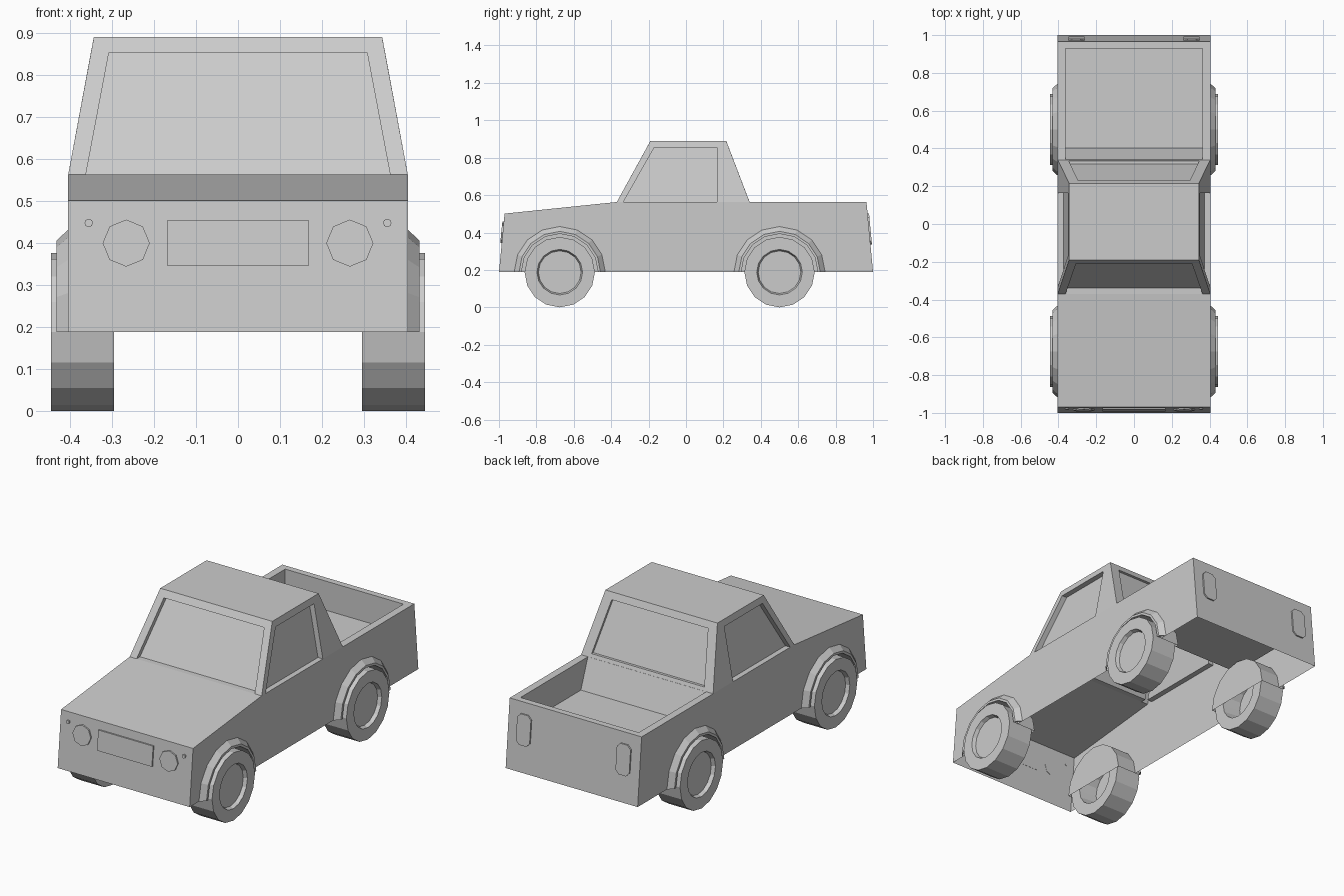
import bpy, bmesh
from math import cos, sin, pi

cube = bpy.data.objects.get("Cube")
if cube:
    bpy.data.objects.remove(cube, do_unlink=True)

grey = bpy.data.materials.new("plain_grey")
grey.use_nodes = True
COLOUR = (0.6, 0.6, 0.6, 1)
grey.diffuse_color = COLOUR
grey.node_tree.nodes["Principled BSDF"].inputs["Base Color"].default_value = COLOUR

HALF, SILL, NOSE, BELT, ROOF = 0.404, 0.188, 0.501, 0.563, 0.89
ROOF_HALF = 0.343
AXLES = {"front": -0.675, "rear": 0.5}
WELL_R, SEGS = 0.205, 16


def make(name, faces):
    """Build an object from polygons given as point lists, welding shared points."""
    bm = bmesh.new()
    for pts in faces:
        bm.faces.new([bm.verts.new(p) for p in pts])
    bmesh.ops.remove_doubles(bm, verts=bm.verts, dist=0.0005)
    bmesh.ops.recalc_face_normals(bm, faces=bm.faces)
    mesh = bpy.data.meshes.new(name)
    bm.to_mesh(mesh)
    bm.free()
    mesh.materials.append(grey)
    obj = bpy.data.objects.new(name, mesh)
    bpy.context.collection.objects.link(obj)
    return obj


def bridge(a, b, closed=True):
    n = len(a)
    return [[a[i], a[(i + 1) % n], b[(i + 1) % n], b[i]]
            for i in range(n if closed else n - 1)]


def shift(loop, dx, dy, dz=0):
    return [(x + dx, y + dy, z + dz) for x, y, z in loop]


def window(outer, inner, dx, dy, flush=True):
    """Frame, reveal and recessed pane; a flush window has no frame below it."""
    pane = shift(inner, dx, dy)
    return bridge(outer, inner)[flush:] + bridge(inner, pane) + [pane]


def arc(x, cy, r, count):
    """Points round an axle, from the front over the top."""
    return [(x, cy - r * cos(2 * pi * i / SEGS), SILL + r * sin(2 * pi * i / SEGS))
            for i in range(count)]


def trapezoid(lo, hi, y_lo, y_hi, z_lo, z_hi):
    return [(-lo, y_lo, z_lo), (lo, y_lo, z_lo), (hi, y_hi, z_hi), (-hi, y_hi, z_hi)]


# Lower body: nose, bonnet, tail and sides with wheel openings
nose = trapezoid(HALF, HALF, -1, -0.97, SILL, NOSE)
bonnet = trapezoid(HALF, HALF, -0.97, -0.37, NOSE, BELT)
tail = trapezoid(HALF, HALF, 1, 0.965, SILL, BELT)
faces = [nose, bonnet, tail]
for s in (-1, 1):
    x = s * HALF
    side = [(x, -1, SILL)]
    for cy in AXLES.values():
        side += arc(x, cy, WELL_R, SEGS // 2 + 1)
    side += [(x, 1, SILL), (x, 0.965, BELT), (x, 0.34, BELT),
             (x, -0.37, BELT), (x, -0.97, NOSE)]
    faces.append(side)
make("lower_body", faces)

# Cab: roof and four recessed windows
base = {"f": -0.37, "b": 0.34}
top = {"f": -0.19, "b": 0.215}
faces = [[(-ROOF_HALF, top["f"], ROOF), (ROOF_HALF, top["f"], ROOF),
          (ROOF_HALF, top["b"], ROOF), (-ROOF_HALF, top["b"], ROOF)]]
faces += window(trapezoid(HALF, ROOF_HALF, base["f"], top["f"], BELT, ROOF),
                trapezoid(0.362, 0.307, base["f"], -0.21, BELT, 0.854), 0, 0.03)
faces += window(trapezoid(HALF, ROOF_HALF, base["b"], top["b"], BELT, ROOF),
                trapezoid(0.345, 0.295, 0.333, 0.229, 0.582, 0.854), 0, -0.015, False)
for s in (-1, 1):
    outer = [(s * HALF, base["f"], BELT), (s * HALF, base["b"], BELT),
             (s * ROOF_HALF, top["b"], ROOF), (s * ROOF_HALF, top["f"], ROOF)]
    inner = [(s * HALF, -0.335, BELT), (s * HALF, 0.165, BELT),
             (s * 0.35, 0.165, 0.854), (s * 0.35, -0.17, 0.854)]
    faces += window(outer, inner, -s * 0.03, 0)
make("cab", faces)

# Cargo bed: rim, inner walls and floor, with a sloping front wall
rim_out = [(-HALF, 0.34, BELT), (HALF, 0.34, BELT), (HALF, 0.965, BELT), (-HALF, 0.965, BELT)]
rim_in = [(-0.362, 0.341, BELT), (0.362, 0.341, BELT), (0.362, 0.93, BELT), (-0.362, 0.93, BELT)]
floor = [(x, 0.402 if y < 0.5 else y, 0.402) for x, y, z in rim_in]
make("cargo_bed", bridge(rim_out, rim_in) + bridge(rim_in, floor) + [floor])

# Wheels with hollow backs, and flared arches with closed wells
ARCH = [(HALF, 0.244), (0.432, 0.218), (0.432, WELL_R), (0.288, WELL_R)]
WHEEL = [(0.4, 0.112), (0.295, 0.122), (0.295, SILL), (0.445, SILL),
         (0.445, 0.122), (0.425, 0.114)]
for end, cy in AXLES.items():
    for label, s in (("left", 1), ("right", -1)):
        rings = [arc(s * x, cy, r, SEGS // 2 + 1) for x, r in ARCH]
        faces = [rings[-1]]
        for a, b in zip(rings, rings[1:]):
            faces += bridge(a, b, closed=False)
        faces += [[r[i] for r in rings[:3]] for i in (0, -1)]
        make(f"{end}_{label}_wheel_arch", faces)

        rings = [arc(s * x, cy, r, SEGS) for x, r in WHEEL]
        faces = [rings[0], rings[-1]]
        for a, b in zip(rings, rings[1:]):
            faces += bridge(a, b)
        make(f"{end}_{label}_wheel", faces)


def plate(name, outline, end):
    """Thin raised plate set into the nose (end=-1) or the tail (end=1)."""
    slope = 0.03 / (NOSE - SILL) if end < 0 else 0.035 / (BELT - SILL)
    flat = [(x, end * (1 - slope * (z - SILL)), z) for x, z in outline]
    back, front = shift(flat, 0, -end * 0.001), shift(flat, 0, end * 0.008)
    make(name, bridge(back, front) + [back, front])


# Grille, round front lamps and chamfered rear lamps
plate("grille", [(-0.168, 0.345), (0.168, 0.345), (0.168, 0.455), (-0.168, 0.455)], -1)
for label, s in (("left", 1), ("right", -1)):
    for part, x, z, r in (("headlight", 0.266, 0.4, 0.056), ("marker_lamp", 0.355, 0.448, 0.01)):
        plate(f"{label}_{part}", [(s * x + r * cos(i * pi / 4), z + r * sin(i * pi / 4))
                                  for i in range(8)], -1)
    w, h, c = 0.042, 0.083, 0.02
    octagon = [(-w, c - h), (c - w, -h), (w - c, -h), (w, c - h),
               (w, h - c), (w - c, h), (c - w, h), (-w, h - c)]
    plate(f"{label}_tail_lamp", [(s * 0.305 + x, 0.418 + z) for x, z in octagon], 1)
